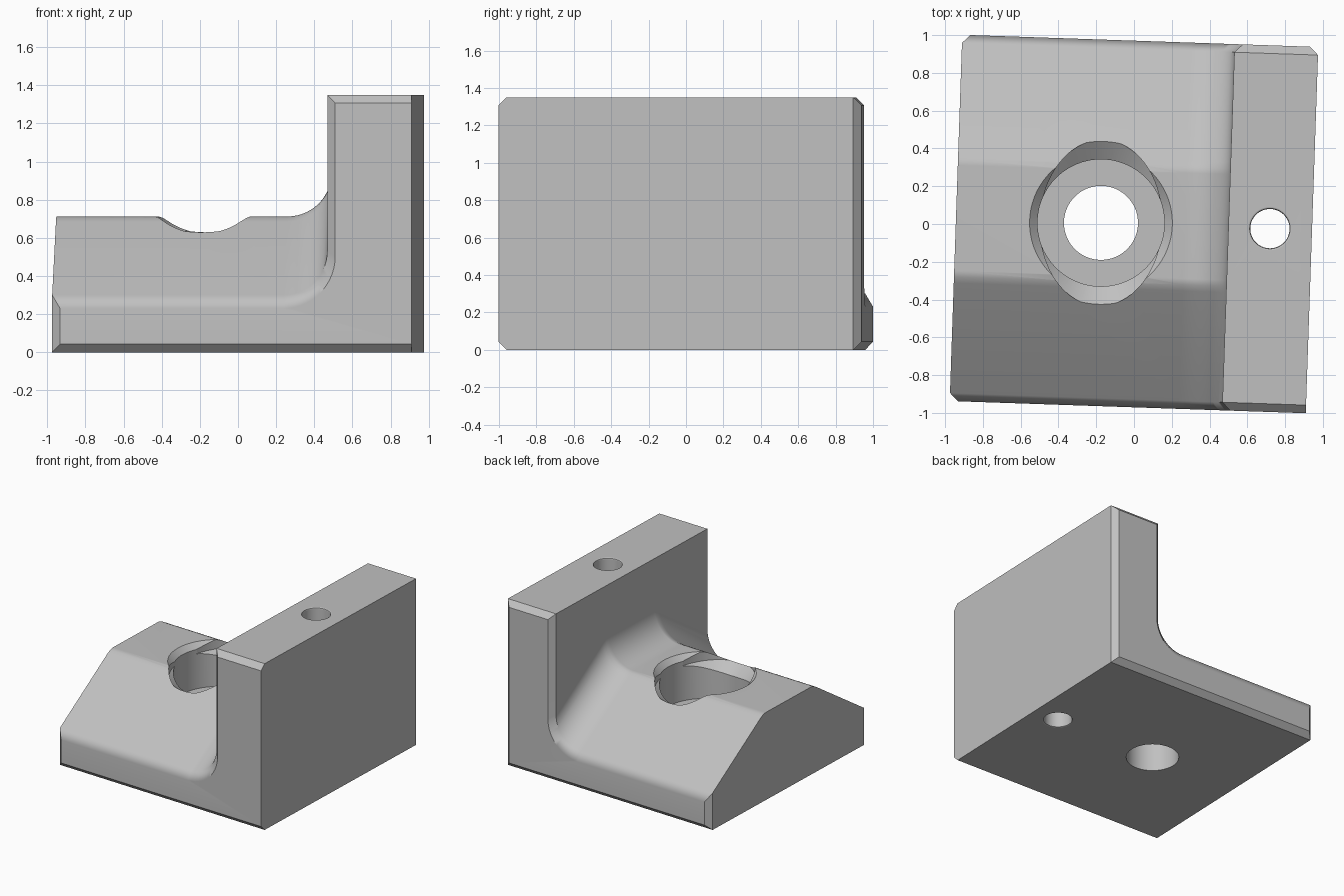
import bpy, bmesh, math

if "Cube" in bpy.data.objects:
    bpy.data.objects.remove(bpy.data.objects["Cube"], do_unlink=True)

HALF_X, HALF_Y, HEIGHT = 0.943, 0.97, 1.35
CH = 0.043          # edge chamfer
WALL = 0.5          # inner wall face
FILLET = 0.23
TURN = math.radians(-1.96)

grey = bpy.data.materials.new("plain_grey")
grey.use_nodes = True
colour = (0.53, 0.53, 0.53, 1)
grey.diffuse_color = colour
grey.node_tree.nodes["Principled BSDF"].inputs["Base Color"].default_value = colour


def loft(name, rings):
    """Join equal-length closed rings with quads and cap both ends."""
    bm = bmesh.new()
    loops = [[bm.verts.new(p) for p in ring] for ring in rings]
    n = len(loops[0])
    for a, b in zip(loops, loops[1:]):
        for i in range(n):
            j = (i + 1) % n
            bm.faces.new((a[i], a[j], b[j], b[i]))
    bm.faces.new(loops[0][::-1])
    bm.faces.new(loops[-1])
    bmesh.ops.recalc_face_normals(bm, faces=bm.faces)
    mesh = bpy.data.meshes.new(name)
    bm.to_mesh(mesh)
    bm.free()
    obj = bpy.data.objects.new(name, mesh)
    bpy.context.collection.objects.link(obj)
    obj.data.materials.append(grey)
    return obj


def section(y, z, inset=0.0, right=HALF_X):
    """L-shaped outline with a filleted inner corner; inset trims it for chamfers."""
    left, wall, top = -HALF_X + inset, WALL + inset, HEIGHT - inset
    start = WALL - FILLET
    centre_z = z + FILLET + inset
    pts = [(left, inset), (left, z)]
    steps = 14
    for i in range(steps + 1):
        a = math.pi / 2 * i / steps
        pts.append((start + (wall - start) * math.sin(a),
                    centre_z - (centre_z - z) * math.cos(a)))
    pts += [(wall, top), (right, top), (right, inset)]
    return [(px, y, pz) for px, pz in pts]


def turned(name, x, profile, sides=96):
    """Vertical cutter from (x radius, y radius, height) rings."""
    rings = []
    for rx, ry, z in profile:
        rings.append([(x + rx * math.cos(math.tau * i / sides),
                       ry * math.sin(math.tau * i / sides), z) for i in range(sides)])
    obj = loft(name, rings)
    obj.hide_render = True
    return obj


# Bracket body: sections from front to back, soft ridge between top and slopes
edge = HALF_Y - CH
half = [(0.28, 0.712), (0.312, 0.704), (0.345, 0.686), (edge, 0.30)]
rings = [section(-HALF_Y, 0.23, CH)]
rings += [section(-y, z) for y, z in reversed(half)]
rings += [section(y, z) for y, z in half]
rings.append(section(HALF_Y, 0.23, CH, HALF_X - CH))
body = loft("angle_bracket", rings)

# Stepped bolt hole with chamfered mouth, scooped where it meets the slopes
BORE_X = -0.175
bore = turned("bolt_hole_cutter", BORE_X, [
    (r, r, z) for r, z in ((0.196, -0.1), (0.196, 0.35), (0.336, 0.35),
                           (0.336, 0.67), (0.378, 0.712), (0.378, 1.0))])
scoop = turned("scoop_cutter", BORE_X, [
    (0.24, 0.33, 0.56), (0.324, 0.44, 0.635), (0.324, 0.44, 1.0)])

# Pin hole through the upright wall, with eased rims
pin = turned("pin_hole_cutter", 0.72, [
    (r, r, z) for r, z in ((0.116, -0.1), (0.116, 0), (0.107, 0.006), (0.104, 0.015),
                           (0.104, HEIGHT - 0.015), (0.107, HEIGHT - 0.006),
                           (0.116, HEIGHT), (0.116, HEIGHT + 0.1))], 64)

bpy.ops.object.select_all(action="DESELECT")
body.select_set(True)
bpy.context.view_layer.objects.active = body
for cutter in (bore, scoop, pin):
    mod = body.modifiers.new(cutter.name, "BOOLEAN")
    mod.operation = "DIFFERENCE"
    mod.solver = "EXACT"
    mod.object = cutter
    bpy.ops.object.modifier_apply(modifier=mod.name)
    bpy.data.objects.remove(cutter, do_unlink=True)

# Smooth curves, crisp edges, flat planes
bpy.ops.object.shade_smooth_by_angle(angle=math.radians(35))
weighted = body.modifiers.new("even_normals", "WEIGHTED_NORMAL")
weighted.keep_sharp = True
body.rotation_euler.z = TURN
